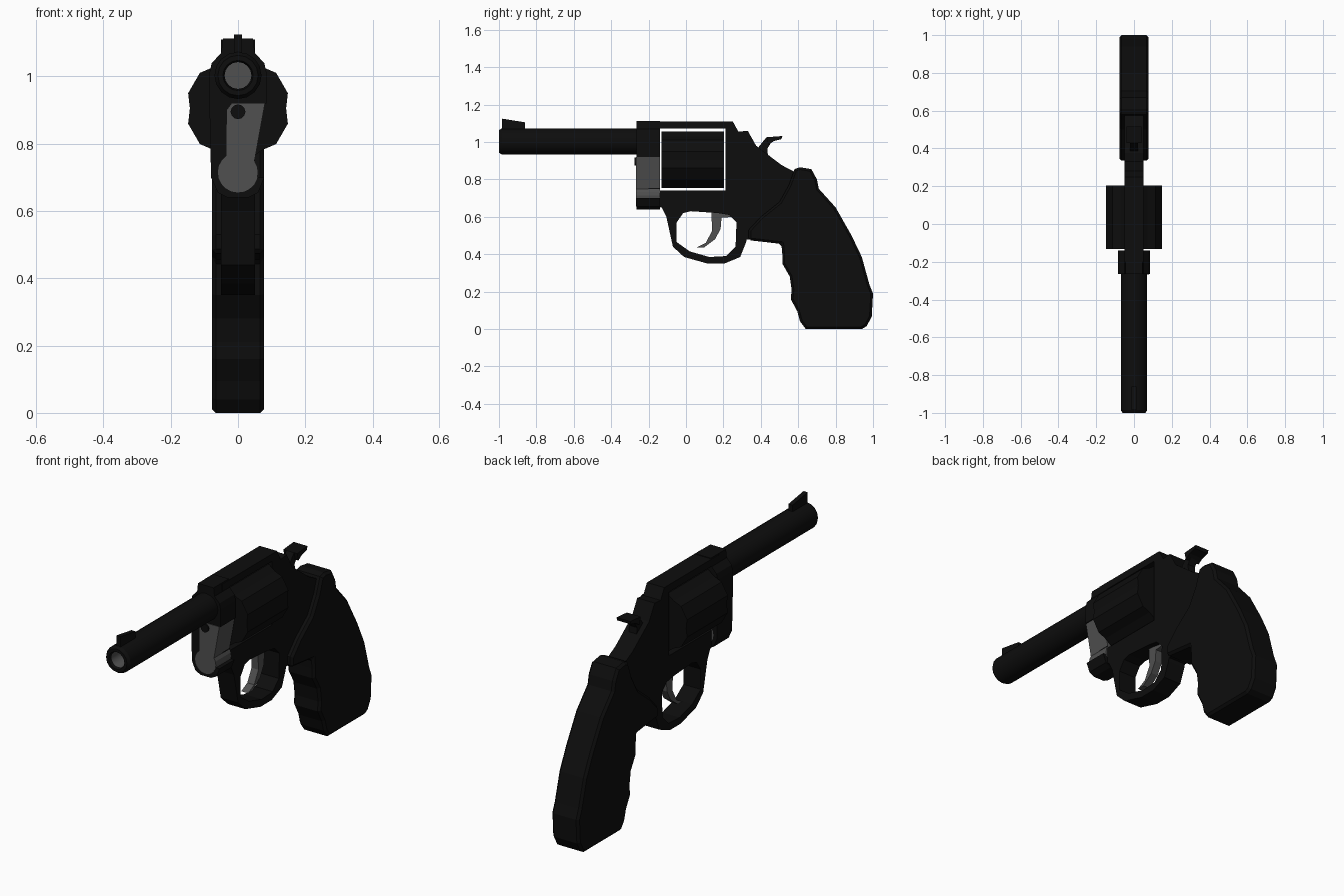
import bpy, bmesh
from math import sin, cos, pi, radians
from mathutils import Matrix

cube = bpy.data.objects.get("Cube")
if cube:
    bpy.data.objects.remove(cube)


def material(name, value):
    mat = bpy.data.materials.new(name)
    mat.use_nodes = True
    colour = (value, value, value, 1)
    mat.diffuse_color = colour
    mat.node_tree.nodes["Principled BSDF"].inputs["Base Color"].default_value = colour
    return mat


black = material("gun black", 0.004)
steel = material("steel grey", 0.08)

# Axes for outlines drawn in the side plane (y, z) and the front plane (x, z)
SIDE = Matrix(((0, 0, 1), (1, 0, 0), (0, 1, 0))).to_4x4()
FRONT = Matrix(((1, 0, 0), (0, 0, -1), (0, 1, 0))).to_4x4()


def finish(name, bm, *mats):
    """Turn a bmesh into a linked object with its materials."""
    mesh = bpy.data.meshes.new(name)
    bmesh.ops.recalc_face_normals(bm, faces=bm.faces)
    bm.to_mesh(mesh)
    bm.free()
    for mat in mats:
        mesh.materials.append(mat)
    obj = bpy.data.objects.new(name, mesh)
    bpy.context.collection.objects.link(obj)
    return obj


def prism(name, loops, half, mat, axes=SIDE, centre=0.0, tidy=True):
    """Extrude an outline; further loops become holes."""
    curve = bpy.data.curves.new(name + " outline", "CURVE")
    curve.dimensions = "2D"
    curve.fill_mode = "BOTH"
    curve.extrude = half
    for loop in loops:
        spline = curve.splines.new("POLY")
        spline.points.add(len(loop) - 1)
        for point, (u, v) in zip(spline.points, loop):
            point.co = (u, v, 0, 1)
        spline.use_cyclic_u = True
    helper = bpy.data.objects.new(name + " outline", curve)
    mesh = bpy.data.meshes.new_from_object(helper)
    bm = bmesh.new()
    bm.from_mesh(mesh)
    bpy.data.objects.remove(helper)
    bpy.data.curves.remove(curve)
    bpy.data.meshes.remove(mesh)
    bmesh.ops.remove_doubles(bm, verts=bm.verts, dist=0.0005)
    if tidy:
        bmesh.ops.dissolve_limit(bm, angle_limit=radians(1), verts=bm.verts, edges=bm.edges)
    shift = (centre, 0, 0) if axes is SIDE else (0, centre, 0)
    bmesh.ops.transform(bm, matrix=Matrix.Translation(shift) @ axes, verts=bm.verts)
    for face in bm.faces:
        face.smooth = False
    return finish(name, bm, mat)


def lathe(name, rings, z, mats, inner_from=99, sides=16):
    """Spin (y, radius) rings around a line along y; late bands use the second material."""
    bm = bmesh.new()
    loops = [[bm.verts.new((r * cos(2 * pi * i / sides), y, z + r * sin(2 * pi * i / sides)))
              for i in range(sides)] for y, r in rings]
    for band, (a, b) in enumerate(zip(loops, loops[1:])):
        for i in range(sides):
            j = (i + 1) % sides
            face = bm.faces.new((a[i], a[j], b[j], b[i]))
            face.material_index = int(band >= inner_from)
    bm.faces.new(loops[0])
    bm.faces.new(loops[-1]).material_index = int(len(mats) > 1)
    obj = finish(name, bm, *mats)
    bpy.ops.object.select_all(action="DESELECT")
    obj.select_set(True)
    bpy.context.view_layer.objects.active = obj
    bpy.ops.object.shade_smooth_by_angle(angle=radians(30))
    return obj


# Frame with cylinder window and trigger guard opening
frame_outline = [
    (-.2, 1.11), (.25, 1.11), (.28, 1.055), (.33, 1.06), (.375, .98), (.51, .877),
    (.58, .84), (.6, .5), (.52, .462), (.325, .48), (.32, .46), (.29, .385), (.205, .35),
    (.115, .35), (-.01, .385), (-.07, .44), (-.105, .6), (-.13, .65), (-.2, .66)]
window = [(-.14, .74), (.21, .74), (.21, 1.072), (-.14, 1.072)]
guard_opening = [
    (-.05, .57), (-.015, .62), (.025, .63), (.17, .62), (.23, .61), (.27, .57),
    (.265, .44), (.215, .39), (.125, .385), (.02, .415), (-.05, .465)]
prism("frame", [frame_outline, window, guard_opening], .05, black, tidy=False)

# Wide front block of the frame, open on one side for the crane
block = [
    (-.045, 1.113), (.045, 1.113), (.05, 1.07), (.078, 1.04), (.085, 1.01), (.085, .92),
    (.04, .92), (.04, .7), (.078, .7), (.06, .655), (.03, .64), (-.03, .64),
    (-.06, .655), (-.08, .7), (-.085, .92), (-.085, 1.01), (-.078, 1.04), (-.05, 1.07)]
prism("front_block", [block], .0625, black, FRONT, centre=-.2025)

# Grey crane: straight arm ending in a round boss
boss = [(.06 * cos(radians(a)), .715 + .06 * sin(radians(a))) for a in range(125, 400, 18)]
crane = [(.08, .92), (-.018, .92), (-.033, .9)] + boss
prism("crane", [crane], .064, steel, FRONT, centre=-.204)
lathe("ejector_rod", [(-.276, .022), (-.15, .022)], .895, [black], sides=12)

# Fluted cylinder
flutes = []
for k in range(6):
    for angle, radius in ((0, .143), (17, .155), (43, .155)):
        a = radians(60 * k + angle)
        flutes.append((radius * cos(a), .905 + radius * sin(a)))
prism("cylinder", [flutes], .1675, black, FRONT, centre=.0355)

# Barrel with a grey bore, and the front sight
lathe("barrel", [(-.2, .07), (-.985, .07), (-1, .06), (-1, .045), (-.985, .04), (-.7, .04)],
      1.003, [black, steel], inner_from=4)
prism("front_sight", [[(-.985, 1.05), (-.985, 1.125), (-.86, 1.105), (-.86, 1.05)]], .012, black)

# Hammer and its wider spur
prism("hammer", [[(.36, .93), (.375, .957), (.43, 1.025), (.47, 1.02), (.435, .965), (.44, .9)]],
      .022, black)
prism("hammer_spur", [[(.43, 1.025), (.515, 1.032), (.51, 1.015), (.47, 1.005), (.44, .985)]],
      .04, black)

# Trigger
prism("trigger", [[
    (.135, .63), (.14, .525), (.105, .46), (.055, .435), (.095, .435), (.155, .48),
    (.185, .535), (.19, .595), (.255, .6), (.255, .63)]], .02, steel)

# Grip with finger grooves along its front edge
grip_outline = [
    (.58, .855), (.61, .865), (.67, .855), (.7, .8), (.71, .75), (.8, .65), (.885, .5),
    (.94, .385), (.98, .24), (1, .19), (.993, .065), (.965, .015), (.94, 0), (.64, 0),
    (.61, .04), (.595, .095), (.56, .16), (.565, .21), (.555, .28), (.515, .35),
    (.515, .4), (.51, .455), (.335, .475), (.335, .53), (.4, .6), (.5, .68), (.55, .77)]
grip = prism("grip", [grip_outline], .078, black)
bevel = grip.modifiers.new("soft edges", "BEVEL")
bevel.width = .012
bevel.segments = 1
bevel.limit_method = "ANGLE"
bevel.angle_limit = radians(60)
